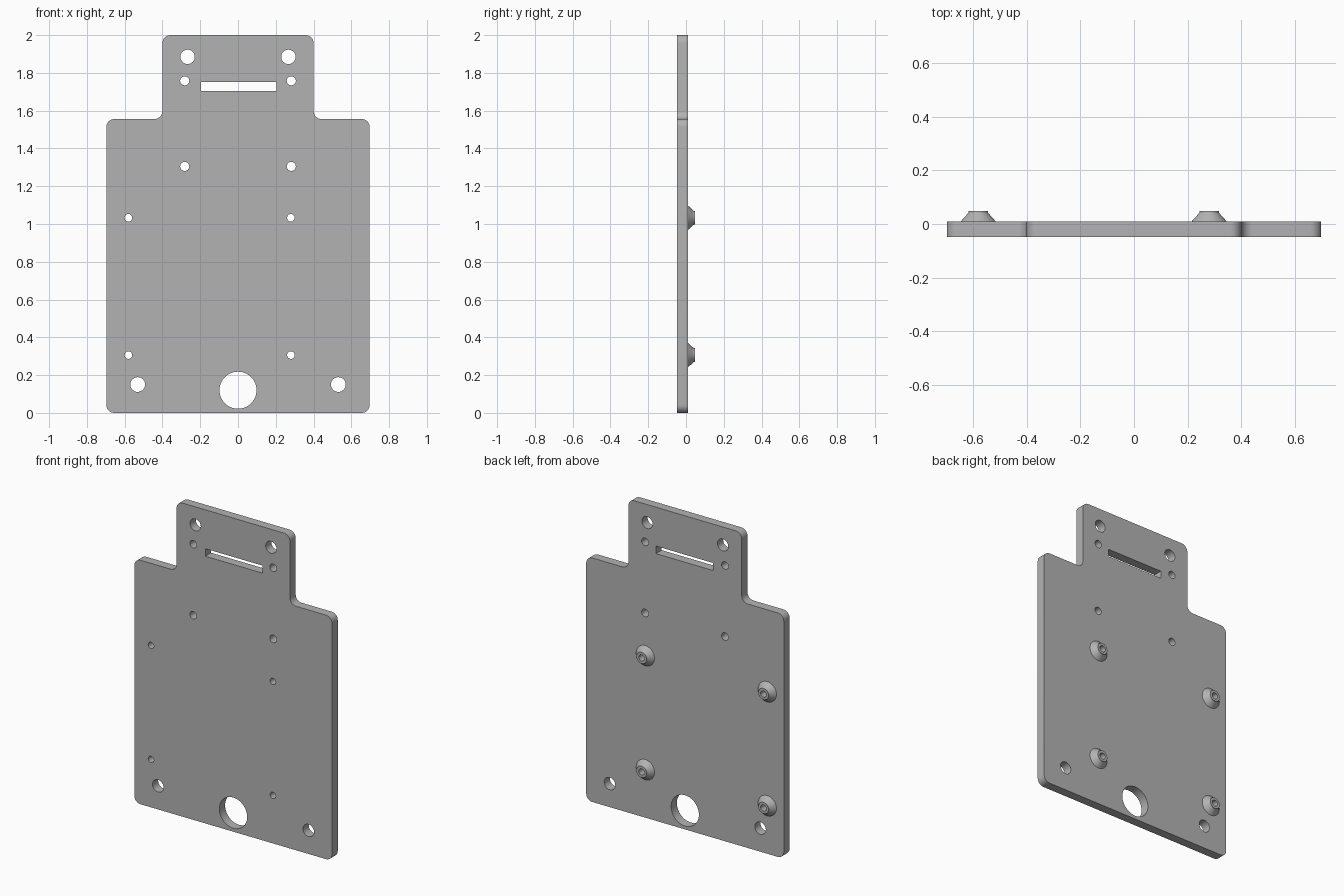
import bpy, bmesh
from math import sin, cos, pi, radians
from mathutils import Matrix

cube = bpy.data.objects.get("Cube")
if cube:
    bpy.data.objects.remove(cube, do_unlink=True)

FRONT, BACK, TIP = -0.048, 0.01, 0.048   # plate faces and boss tips along y

grey = bpy.data.materials.new("plain_grey")
grey.use_nodes = True
grey.diffuse_color = (0.45, 0.45, 0.45, 1)
grey.node_tree.nodes["Principled BSDF"].inputs["Base Color"].default_value = (0.45, 0.45, 0.45, 1)


def arc(cx, cz, r, start, end, steps):
    angles = [radians(start + (end - start) * i / steps) for i in range(steps + 1)]
    return [(cx + r * cos(a), cz + r * sin(a)) for a in angles]


def circle(cx, cz, r, steps=40):
    return arc(cx, cz, r, 0, 360, steps)[:-1]


def finish(name, bm):
    """Turn a bmesh into a smooth-by-angle object."""
    bmesh.ops.remove_doubles(bm, verts=bm.verts, dist=0.0002)
    bmesh.ops.recalc_face_normals(bm, faces=bm.faces)
    mesh = bpy.data.meshes.new(name)
    bm.to_mesh(mesh)
    bm.free()
    mesh.materials.append(grey)
    obj = bpy.data.objects.new(name, mesh)
    bpy.context.collection.objects.link(obj)
    bpy.ops.object.select_all(action="DESELECT")
    obj.select_set(True)
    bpy.context.view_layer.objects.active = obj
    bpy.ops.object.shade_smooth_by_angle(angle=radians(30))
    return obj


# Plate outline: right half with rounded corners, then mirrored
W, TAB, SHOULDER, TOP, R = 0.697, 0.4, 1.556, 2.0, 0.042
half = (arc(W - R, R, R, -90, 0, 8)
        + arc(W - R, SHOULDER - R, R, 0, 90, 8)
        + arc(TAB + R, SHOULDER + R, R, 270, 180, 8)
        + arc(TAB - R, TOP - R, R, 0, 90, 8))
outline = half + [(-x, z) for x, z in reversed(half)]

# Openings: paired holes, boss holes, large hole and slot
loops = [outline, circle(0, 0.12, 0.098, 64)]
for x, z, r in [(0.267, 1.885, 0.038), (0.282, 1.758, 0.024),
                (0.282, 1.305, 0.024), (0.531, 0.15, 0.039)]:
    loops += [circle(s * x, z, r) for s in (-1, 1)]
bosses = [(x, z) for x in (-0.58, 0.28) for z in (0.306, 1.033)]
loops += [circle(x, z, 0.02) for x, z in bosses]
loops.append([(-0.197, 1.704), (0.205, 1.704), (0.205, 1.752), (-0.197, 1.752)])

# Filled curve gives the pierced plate
curve = bpy.data.curves.new("plate_profile", "CURVE")
curve.dimensions = "2D"
curve.fill_mode = "BOTH"
curve.extrude = (BACK - FRONT) / 2
for loop in loops:
    spline = curve.splines.new("POLY")
    spline.points.add(len(loop) - 1)
    for point, (x, z) in zip(spline.points, loop):
        point.co = (x, z, 0, 1)
    spline.use_cyclic_u = True
helper = bpy.data.objects.new("plate_profile", curve)
bpy.context.collection.objects.link(helper)
bpy.context.view_layer.update()
mesh = bpy.data.meshes.new_from_object(helper.evaluated_get(bpy.context.evaluated_depsgraph_get()))
bm = bmesh.new()
bm.from_mesh(mesh)
bpy.data.objects.remove(helper)
bpy.data.curves.remove(curve)
bpy.data.meshes.remove(mesh)
bm.transform(Matrix.Translation((0, (FRONT + BACK) / 2, 0)) @ Matrix.Rotation(pi / 2, 4, "X"))
finish("plate", bm)

# Conical bosses on the back: lathed profile of (radius, y)
profile = [(0.065, BACK), (0.037, 0.041), (0.036, TIP), (0.02, TIP), (0.02, BACK)]
for i, (x, z) in enumerate(bosses):
    bm = bmesh.new()
    rings = [[bm.verts.new((px, y, pz)) for px, pz in circle(x, z, r)] for r, y in profile]
    for a, b in zip(rings, rings[1:]):
        for k in range(len(a)):
            n = (k + 1) % len(a)
            bm.faces.new((a[k], a[n], b[n], b[k]))
    # orient outward using the closed ring, then drop the hidden base
    base = [bm.faces.new((rings[-1][k], rings[-1][k - 1], rings[0][k - 1], rings[0][k]))
            for k in range(len(rings[0]))]
    bmesh.ops.recalc_face_normals(bm, faces=bm.faces)
    bmesh.ops.delete(bm, geom=base, context="FACES_ONLY")
    finish(f"boss_{i + 1}", bm)
